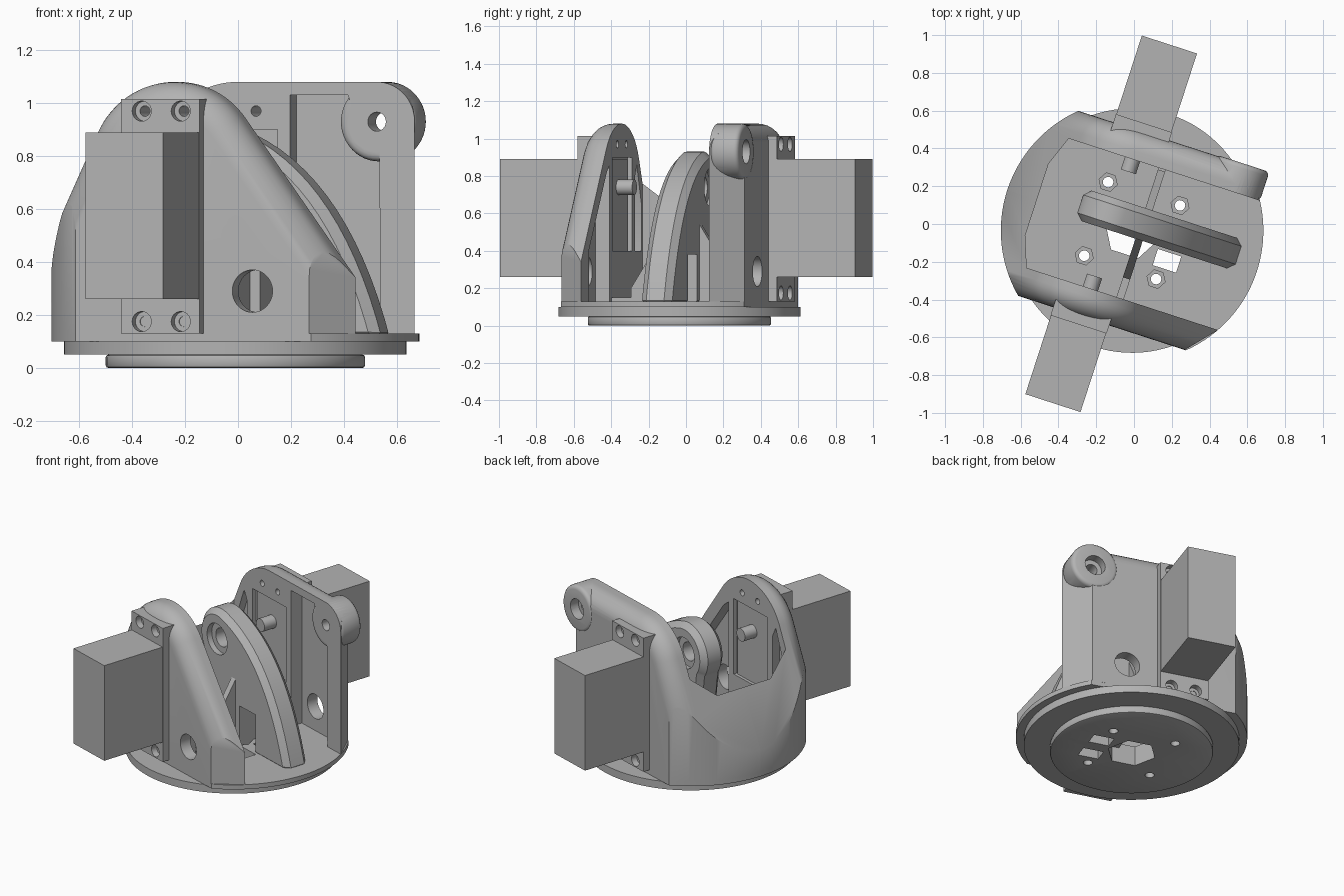
import bpy, bmesh
from math import sin, cos, tan, pi, radians
from mathutils import Matrix, Vector

if "Cube" in bpy.data.objects:
    bpy.data.objects.remove(bpy.data.objects["Cube"], do_unlink=True)

GREY = (0.45, 0.45, 0.45, 1)
mat = bpy.data.materials.new("plain grey")
mat.use_nodes = True
mat.diffuse_color = GREY
mat.node_tree.nodes["Principled BSDF"].inputs["Base Color"].default_value = GREY

# The assembly is turned about z; parts are built in its own frame
PLACE = Matrix.Translation((-0.01, -0.035, 0)) @ Matrix.Rotation(radians(-18), 4, 'Z')
FLOOR, INNER, OUTER, RIM = 0.13, 0.36, 0.515, 0.695
AXLE = (-0.115, 0.74)
EAR = (0.445, 0.93)


def loft(name, rings):
    """Solid through matching closed rings, capped at both ends."""
    bm = bmesh.new()
    loops = [[bm.verts.new(p) for p in ring] for ring in rings]
    n = len(loops[0])
    for a, b in zip(loops, loops[1:]):
        for i in range(n):
            bm.faces.new((a[i], a[(i + 1) % n], b[(i + 1) % n], b[i]))
    bm.faces.new(loops[0])
    bm.faces.new(loops[-1])
    bmesh.ops.recalc_face_normals(bm, faces=bm.faces[:])
    mesh = bpy.data.meshes.new(name)
    bm.to_mesh(mesh)
    bm.free()
    mesh.materials.append(mat)
    ob = bpy.data.objects.new(name, mesh)
    bpy.context.collection.objects.link(ob)
    return ob


def upright(name, pts, y0, y1):
    return loft(name, [[(x, y, z) for x, z in pts] for y in (y0, y1)])


def flat(name, pts, z0, z1):
    return loft(name, [[(x, y, z) for x, y in pts] for z in (z0, z1)])


def box(name, x0, x1, y0, y1, z0, z1):
    return flat(name, [(x0, y0), (x1, y0), (x1, y1), (x0, y1)], z0, z1)


def circle(c, r, n=40, a0=0):
    return [(c[0] + r * cos(a0 + 2 * pi * i / n), c[1] + r * sin(a0 + 2 * pi * i / n)) for i in range(n)]


def arc(c, r, start, end, n=16):
    angles = [radians(start + (end - start) * i / n) for i in range(n + 1)]
    return [(c[0] + r * cos(a), c[1] + r * sin(a)) for a in angles]


def apply(ob, mod):
    bpy.context.view_layer.objects.active = ob
    bpy.ops.object.modifier_apply(modifier=mod.name)


def boolean(ob, tool, op='DIFFERENCE'):
    mod = ob.modifiers.new("bool", 'BOOLEAN')
    mod.operation, mod.solver, mod.object = op, 'EXACT', tool
    apply(ob, mod)
    bpy.data.objects.remove(tool, do_unlink=True)


def bevel(ob, width, segments=1, angle=60):
    mod = ob.modifiers.new("bevel", 'BEVEL')
    mod.width, mod.segments, mod.limit_method = width, segments, 'ANGLE'
    mod.angle_limit = radians(angle)
    apply(ob, mod)


def finish(ob):
    ob.data.transform(PLACE)
    bpy.ops.object.select_all(action='DESELECT')
    ob.select_set(True)
    bpy.context.view_layer.objects.active = ob
    bpy.ops.object.shade_smooth_by_angle(angle=radians(32))


# Side wall outlines, inset by d for the rounded outer edge
def left_slope(d):
    pts = arc((-0.11, 0.75), 0.33 - d, 155, 90)
    x, z = pts[0]
    return [(x - (z - FLOOR) / tan(radians(65)), FLOOR)] + pts


def front_outline(d):
    pts = left_slope(d) + arc((-0.11, 0.75), 0.33 - d, 90, 36)[1:]
    x, z = pts[-1]
    return pts + [(x + (z - FLOOR) / tan(radians(54)), FLOOR)]


def back_outline(d):
    return left_slope(d) + arc(EAR, 0.15 - d, 90, 0) + [(EAR[0] + 0.15 - d, FLOOR)]


# Walls: rounded loft, trimmed by the round footprint, hollowed inside
footprint = [(0.595, -INNER), (0.595, INNER), (0.46, OUTER)]
footprint += arc((0, 0), RIM, 132.2, 227.8, 40) + [(0.46, -OUTER)]
cavity = [(-0.53, -0.2), (-0.47, -INNER), (0.9, -INNER), (0.9, INNER), (-0.47, INNER), (-0.53, 0.2)]
ROUND = 0.11
for side, name, outline in ((-1, "front", front_outline), (1, "back", back_outline)):
    steps = [(0, 0)] + [(OUTER - ROUND + ROUND * sin(pi * i / 16), ROUND * (1 - cos(pi * i / 16)))
                        for i in range(9)]
    wall = loft(name + "_wall", [[(x, side * y, z) for x, z in outline(d)] for y, d in steps])
    boolean(wall, flat("trim", footprint, 0.05, 1.3), 'INTERSECT')
    boolean(wall, flat("hollow", cavity, 0.05, 1.3))

    # Weight pockets on the inner face
    if side < 0:
        pocket = [(0.1, 0.12), (0.1, 0.86), (0.15, 0.82), (0.46, 0.4), (0.46, 0.12)]
    else:
        pocket = [(0.1, 0.12), (0.1, 1.03), (0.33, 1.03)] + arc(EAR, 0.115, 150, 275, 12) + [(0.46, 0.12)]
    boolean(wall, upright("pocket", pocket, side * 0.3, side * 0.44))
    lens = [(-0.455, 0.4), (-0.45, 0.65), (-0.37, 0.86), (-0.34, 0.8), (-0.34, 0.4)]
    boolean(wall, upright("pocket", lens, side * 0.3, side * 0.41))

    # Cable hole, motor window and screw holes
    boolean(wall, upright("hole", circle((0.235, 0.29), 0.08), side * 0.2, side * 0.7))
    boolean(wall, box("window", -0.285, 0.05, *sorted((side * 0.3, side * 0.385)), 0.4, 0.9))
    for x in (-0.19, -0.035):
        boolean(wall, upright("hole", circle((x, 0.97), 0.02, 16), side * 0.2, side * 0.7))

    # Pivot ear on the back wall
    if side > 0:
        ear = upright("ear", circle(EAR, 0.15, 48), INNER, OUTER + 0.005)
        edges = ear.modifiers.new("bevel", 'BEVEL')
        edges.width, edges.segments, edges.limit_method = 0.025, 3, 'ANGLE'
        edges.angle_limit = radians(60)
        apply(ear, edges)
        boolean(wall, ear, 'UNION')
        boolean(wall, upright("hole", circle(EAR, 0.036, 24), 0.2, 0.7))
        boolean(wall, upright("hole", circle(EAR, 0.065, 24), 0.46, 0.7))
    finish(wall)

    # Motor body, mounting flange and output shaft
    finish(box(name + "_motor", -0.27, 0.037, *sorted((side * 0.38, side * 0.998)), 0.26, 0.89))
    tab = box(name + "_motor_flange", -0.272, 0.04, *sorted((side * 0.47, side * 0.56)), FLOOR, 1.015)
    for x in (-0.19, -0.035):
        for z in (0.175, 0.97):
            boolean(tab, upright("hole", circle((x, z), 0.038, 24), side * 0.52, side * 0.6))
            boolean(tab, upright("hole", circle((x, z), 0.02, 16), side * 0.4, side * 0.6))
    finish(tab)
    shaft = upright(name + "_motor_shaft", circle(AXLE, 0.042, 24), side * 0.29, side * 0.4)
    finish(shaft)

# Round base: hub, flange and floor plate
hub = flat("base_hub", circle((0, 0), 0.49, 80), 0, 0.05)
bevel(hub, 0.01, 2)
flange = flat("base_flange", circle((0, 0), 0.647, 96), 0.05, 0.1)
plate_outline = arc((0, 0), RIM, -47.8, 47.8, 40) + arc((0, 0), RIM, 132.2, 227.8, 40)
plate = flat("floor_plate", plate_outline, 0.1, FLOOR)
for part in (hub, flange, plate):
    boolean(part, flat("hexagon", circle((0, 0), 0.15, 6), -0.1, 0.3))
    for y in (-0.095, 0.075):
        boolean(part, box("slot", 0.16, 0.29, y - 0.045, y + 0.045, -0.1, 0.3))
    for x in (-0.2, 0.2):
        for y in (-0.205, 0.205):
            boolean(part, flat("hole", circle((x, y), 0.028, 16), -0.1, 0.3))
            if part is plate:
                boolean(part, flat("nut", circle((x, y), 0.05, 6), 0.05, 0.3))
    finish(part)

# Centre fin: round head running into a curved back edge
start, bend, end = Vector((-0.066, 0.9235)), Vector((0.4, 0.793)), Vector((0.585, 0.1))
outline = arc(AXLE, 0.19, 215, 75, 24)
for i in range(1, 17):
    t = i / 16
    outline.append(tuple(start * (1 - t) ** 2 + bend * 2 * t * (1 - t) + end * t * t))
outline.append((-0.2, 0.1))
fin = upright("centre_fin", outline, -0.035, 0.135)
bevel(fin, 0.035)
boolean(fin, upright("bore", circle(AXLE, 0.06, 32), -0.2, 0.3))
for y0, y1 in ((-0.1, 0.0), (0.1, 0.2)):
    boolean(fin, upright("recess", circle(AXLE, 0.1, 32), y0, y1))
boolean(fin, box("cable_slot", 0.11, 0.27, -0.2, 0.3, 0.05, 0.38))
finish(fin)

# Gussets bracing the fin, with a low rib running to each wall
for name, root, tip in (("front_gusset", -0.03, -0.25), ("back_gusset", 0.13, 0.35)):
    wall_y = INNER if tip > 0 else -INNER
    side_view = [(root, 0.1), (root, 0.55), (tip, 0.2), (tip, 0.15), (wall_y, 0.15), (wall_y, 0.1)]
    finish(loft(name, [[(x, y, z) for y, z in side_view] for x in (0.03, 0.07)]))
